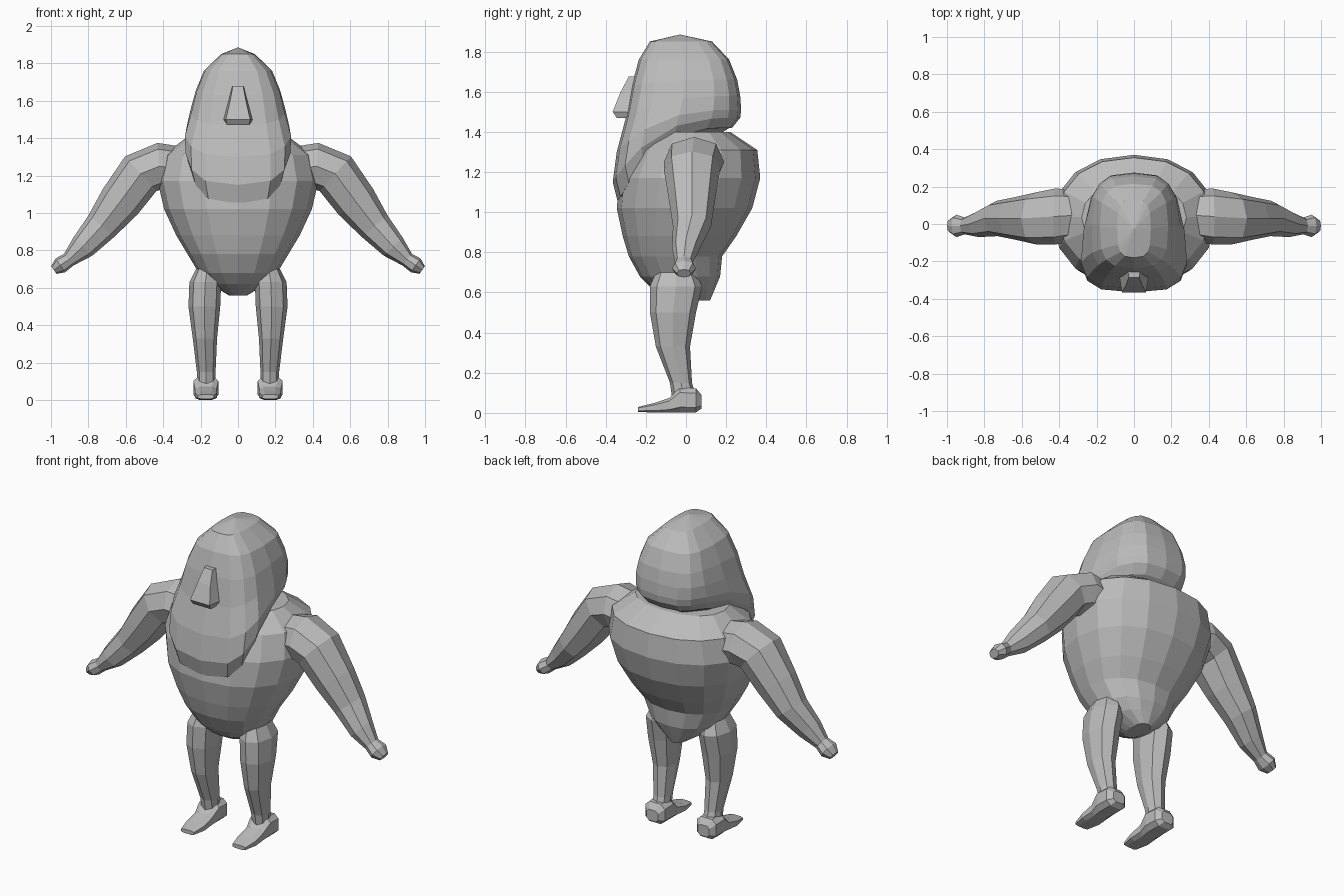
import bpy, bmesh
from math import sin, cos, pi, copysign
from mathutils import Vector

cube = bpy.data.objects.get("Cube")
if cube:
    bpy.data.objects.remove(cube)

GREY = (0.5, 0.5, 0.5, 1)
mat = bpy.data.materials.new("plain grey")
mat.use_nodes = True
mat.diffuse_color = GREY
mat.node_tree.nodes["Principled BSDF"].inputs["Base Color"].default_value = GREY


def unit_ring(n, power=1.0, turn=0.0):
    """Rounded-square outline; the first point faces +v."""
    out = []
    for i in range(n):
        a = 2 * pi * i / n + turn
        s, c = sin(a), cos(a)
        out.append((copysign(abs(s) ** power, s), copysign(abs(c) ** power, c)))
    return out


def loft(name, rings, side=1, tip=None):
    """Skin a list of point rings, close both ends, optionally reach a tip point."""
    bm = bmesh.new()
    rows = [[bm.verts.new((p[0] * side, p[1], p[2])) for p in r] for r in rings]
    n = len(rows[0])
    for a, b in zip(rows, rows[1:]):
        for i in range(n):
            j = (i + 1) % n
            bm.faces.new((a[i], a[j], b[j], b[i]))
    bm.faces.new(rows[0])
    if tip:
        t = bm.verts.new(tip)
        for i in range(n):
            bm.faces.new((rows[-1][i], rows[-1][(i + 1) % n], t))
    else:
        bm.faces.new(rows[-1])
    bmesh.ops.recalc_face_normals(bm, faces=bm.faces)
    me = bpy.data.meshes.new(name)
    bm.to_mesh(me)
    bm.free()
    me.materials.append(mat)
    ob = bpy.data.objects.new(name, me)
    bpy.context.collection.objects.link(ob)
    return ob


# Torso: height, half width, front y, back y
torso = [(.56, .05, -.06, .12), (.62, .15, -.17, .145), (.68, .21, -.23, .17),
         (.78, .27, -.285, .18), (.88, .33, -.315, .25), (1.02, .395, -.345, .33),
         (1.17, .43, -.33, .37), (1.31, .40, -.27, .355), (1.4, .28, -.15, .22)]
loft("torso", [[(w * u, (f + b) / 2 + (b - f) / 2 * v, z) for u, v in unit_ring(16, .9)]
               for z, w, f, b in torso])

# Head: front z, back z, front y, back y, front half width, back half width
head = [(1.05, 1.42, -.34, .23, .29, .18), (1.15, 1.47, -.365, .27, .32, .21),
        (1.3, 1.51, -.345, .275, .32, .22), (1.47, 1.58, -.30, .27, .275, .225),
        (1.63, 1.66, -.27, .255, .24, .21), (1.76, 1.76, -.235, .215, .185, .18),
        (1.85, 1.85, -.18, .13, .09, .09)]


def head_ring(zf, zb, f, b, wf, wb):
    pts = []
    for u, v in unit_ring(16, .62):
        k = (1 - v) / 2                      # 1 at the face, 0 at the nape
        pts.append((u * (wb + (wf - wb) * k), b + (f - b) * k, zb + (zf - zb) * k ** 3))
    return pts


loft("head", [head_ring(*r) for r in head], tip=(0, -.03, 1.885))

# Nose: height, front y, back y, front half width, back half width
nose = [(1.47, -.345, -.27, .06, .06), (1.5, -.365, -.27, .065, .08),
        (1.6, -.325, -.24, .042, .055), (1.675, -.285, -.22, .028, .036)]
loft("nose", [[(-a, f, z), (a, f, z), (c, b, z), (-c, b, z)] for z, f, b, a, c in nose])

# Arm: centre x, y, z, radius in the arm plane, radius front to back
arm = [(.28, .05, 1.23, .12, .13), (.42, .04, 1.25, .125, .15), (.52, .03, 1.21, .125, .14),
       (.63, .03, 1.06, .115, .115), (.73, .03, .93, .09, .095), (.83, .0, .82, .07, .07),
       (.905, -.01, .75, .04, .045), (.95, -.01, .72, .045, .06), (.985, -.01, .695, .025, .035)]
# Leg: centre x, y, z, half width, half depth
leg = [(.165, -.05, .70, .06, .10), (.175, -.05, .63, .085, .13), (.18, -.065, .5, .085, .115),
       (.177, -.065, .33, .065, .085), (.17, -.025, .15, .05, .055), (.17, -.01, .08, .05, .06)]
# Foot: y, half width, bottom z, top z
foot = [(.078, .04, .02, .09), (.05, .068, 0, .125), (-.03, .07, 0, .13),
        (-.085, .06, 0, .075), (-.16, .062, 0, .05), (-.238, .045, .005, .03)]


def arm_rings():
    cs = [Vector(a[:3]) for a in arm]
    rings = []
    for i, c in enumerate(cs):
        d = cs[min(i + 1, len(cs) - 1)] - cs[max(i - 1, 0)]
        d.y = 0
        d.normalize()
        up = Vector((-d.z, 0, d.x))
        rings.append([c + up * (arm[i][3] * v) + Vector((0, arm[i][4] * u, 0))
                      for u, v in unit_ring(8, .9)])
    return rings


for word, side in (("left", 1), ("right", -1)):
    loft(word + "_arm", arm_rings(), side)
    loft(word + "_leg", [[(x + w * u, y + d * v, z) for u, v in unit_ring(8, .9)]
                         for x, y, z, w, d in leg], side)
    loft(word + "_foot", [[(.172 + w * u, y, (lo + hi) / 2 + (hi - lo) / 2 * v)
                           for u, v in unit_ring(8, .6, pi / 8)]
                          for y, w, lo, hi in foot], side)
